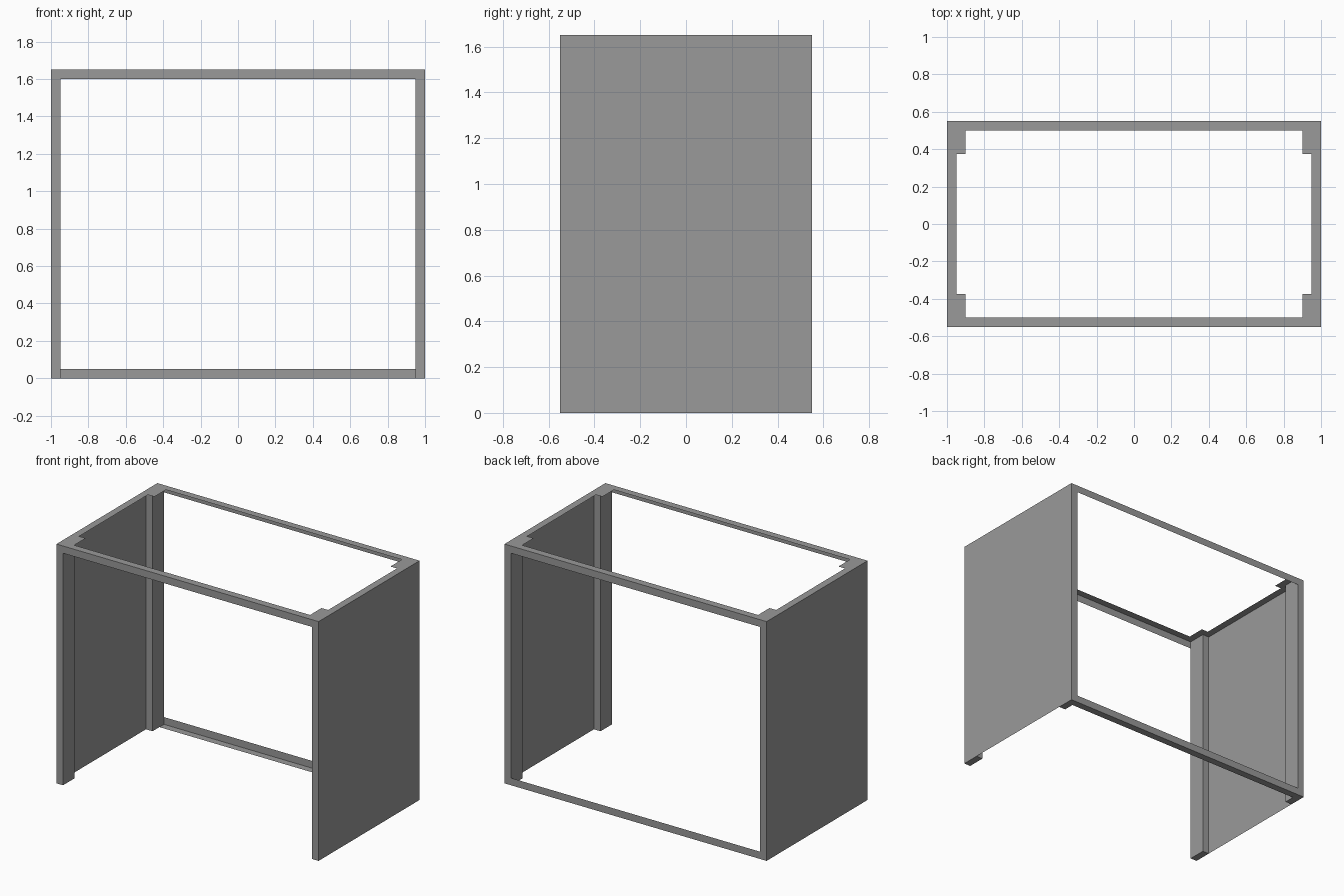
import bpy

if "Cube" in bpy.data.objects:
    bpy.data.objects.remove(bpy.data.objects["Cube"])

W, D, H = 1.0, 0.55, 1.65      # half width, half depth, height
T = 0.05                       # frame width
POST = 0.425                   # inner y of the corner posts

grey = bpy.data.materials.new("dark_grey")
grey.diffuse_color = (0.32, 0.32, 0.32, 1)
grey.use_nodes = True
grey.node_tree.nodes["Principled BSDF"].inputs["Base Color"].default_value = grey.diffuse_color


def sheet_part(name, faces, mirror):
    """Thin sheet-metal part from a few outlines, mirrored about the origin."""
    verts, polys = [], []
    for outline in faces:
        polys.append(range(len(verts), len(verts) + len(outline)))
        verts += outline
    mesh = bpy.data.meshes.new(name)
    mesh.from_pydata(verts, [], [list(p) for p in polys])
    mesh.materials.append(grey)
    obj = bpy.data.objects.new(name, mesh)
    bpy.context.collection.objects.link(obj)
    weld = obj.modifiers.new("weld", "WELD")
    weld.merge_threshold = 0.0005
    mod = obj.modifiers.new("mirror", "MIRROR")
    mod.use_axis = ("X" in mirror, "Y" in mirror, False)
    return obj


def wall(a, b, z0, z1):
    """Upright rectangle above the line from a to b."""
    return [(*a, z0), (*b, z0), (*b, z1), (*a, z1)]


# Side panels
sheet_part("side_panel", [wall((W, -D), (W, D), 0, H)], "X")

# Hollow corner posts, closed underneath, backed by the side panels
path = [(W, D), (W - T, D), (W - T, POST), (W, POST)]
post_faces = [wall(a, b, 0, H) for a, b in zip(path, path[1:])]
post_faces.append([(x, y, 0) for x, y in reversed(path)])
sheet_part("corner_post", post_faces, "XY")

# Top frame with square corner plates (one quarter)
quarter = [(0, D), (0, D - T), (0.9, D - T), (0.9, 0.375),
           (W - T, 0.375), (W - T, 0), (W, 0), (W, D)]
sheet_part("top_frame", [[(x, y, H) for x, y in quarter]], "XY")

# Turned-down lips of the top frame, front and back
sheet_part("top_rail_lip", [wall((W - T, D), (0, D), H - T, H)], "XY")

# Bottom back rail: angle profile, open at the top
sheet_part("bottom_back_rail", [
    wall((W - T, D), (0, D), 0, T),
    [(0, D - T, 0), (0, D, 0), (W - T, D, 0), (W - T, D - T, 0)],
], "X")
